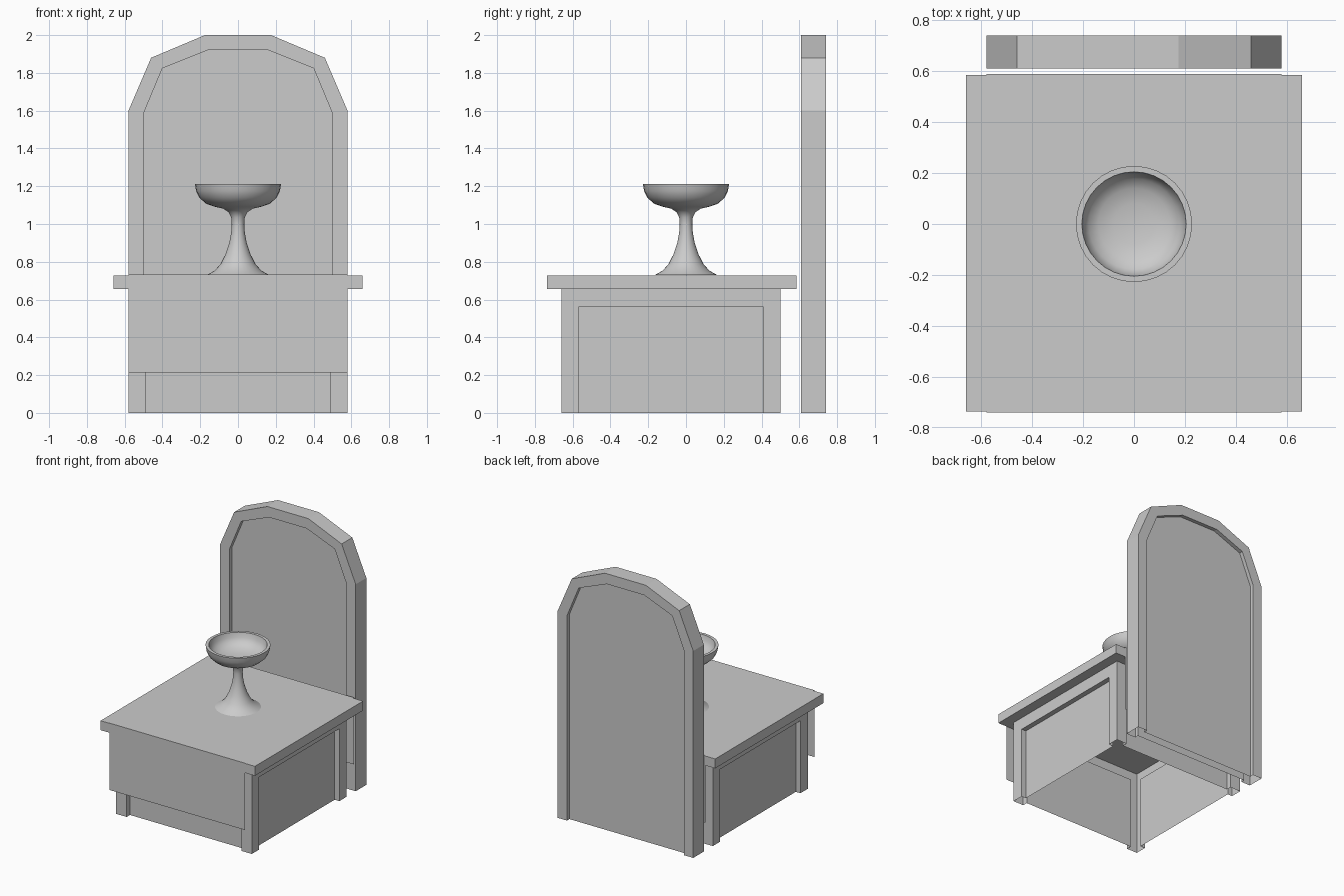
import bpy, bmesh, math
from mathutils import Vector, Matrix

if "Cube" in bpy.data.objects:
    bpy.data.objects.remove(bpy.data.objects["Cube"])


def finish(name, bm):
    bmesh.ops.remove_doubles(bm, verts=bm.verts[:], dist=0.0005)
    me = bpy.data.meshes.new(name)
    bm.to_mesh(me)
    bm.free()
    ob = bpy.data.objects.new(name, me)
    bpy.context.collection.objects.link(ob)
    return ob


def bridge(bm, loops):
    """Join successive open polylines with quads."""
    rows = [[bm.verts.new(p) for p in loop] for loop in loops]
    for a, b in zip(rows, rows[1:]):
        for i in range(len(a) - 1):
            bm.faces.new((a[i], b[i], b[i + 1], a[i + 1]))
    return rows


def framed_face(bm, outer, inner, y, depth, mat, back=None):
    """Frame, reveal and recessed sheet facing -y, open at the floor."""
    def at(pts, yy):
        return [mat @ Vector((x, yy, z)) for x, z in pts]
    loops = [at(outer, y), at(inner, y), at(inner, y + depth)]
    if back is not None:
        loops.insert(0, at(outer, back))
    rows = bridge(bm, loops)
    bm.faces.new(rows[-1][::-1])


def mirrored(half):
    return half + [(-x, z) for x, z in reversed(half)]


CY = -0.075  # centre of the altar in y

# Altar body: four recessed sides, hollow and open below
bm = bmesh.new()
for i in range(4):
    m = Matrix.Translation((0, CY - 0.005, 0)) @ Matrix.Rotation(i * math.pi / 2, 4, 'Z')
    framed_face(bm, mirrored([(-0.58, 0), (-0.58, 0.66)]),
                mirrored([(-0.49, 0), (-0.49, 0.56)]), -0.58, 0.04, m)
finish("altar_body", bm)

# Table slab
bm = bmesh.new()
bmesh.ops.create_cube(bm, size=1, matrix=Matrix.Translation((0, CY, 0.6915))
                      @ Matrix.Diagonal((1.32, 1.322, 0.073, 1)))
finish("altar_top", bm)

# Thin cloth draped over front and back
bm = bmesh.new()
drape = [(-0.74, 0.215), (-0.74, 0.732), (0.59, 0.732), (0.59, 0.215)]
bridge(bm, [[(x, y, z) for y, z in drape] for x in (0.58, -0.58)])
bmesh.ops.reverse_faces(bm, faces=bm.faces[:]) if any(
    f.normal.z < -0.5 for f in (bm.normal_update(), bm.faces)[1]) else None
finish("altar_cloth", bm)

# Arched back panel, recessed on both sides
bm = bmesh.new()
outer = mirrored([(-0.58, 0), (-0.58, 1.6), (-0.46, 1.88), (-0.175, 2.0)])
inner = mirrored([(-0.5, 0), (-0.5, 1.585), (-0.4, 1.825), (-0.16, 1.92)])
centre = Matrix.Translation((0, 0.675, 0))
framed_face(bm, outer, inner, -0.065, 0.03, centre, back=0.065)
framed_face(bm, outer, inner, -0.065, 0.03, centre @ Matrix.Rotation(math.pi, 4, 'Z'))
finish("back_panel", bm)

# Chalice: lathed profile from foot to inside of bowl
profile = [(0.165, 0.73), (0.125, 0.752), (0.093, 0.787), (0.066, 0.84), (0.046, 0.9),
           (0.036, 0.955), (0.033, 1.0), (0.036, 1.035), (0.05, 1.063), (0.08, 1.082),
           (0.125, 1.092), (0.17, 1.108), (0.205, 1.14), (0.222, 1.175), (0.228, 1.212),
           (0.205, 1.212), (0.197, 1.175), (0.178, 1.145), (0.14, 1.122), (0.08, 1.108), (0, 1.104)]
bm = bmesh.new()
N = 32
bridge(bm, [[(r * math.cos(2 * math.pi * k / N), r * math.sin(2 * math.pi * k / N), z)
             for k in range(N + 1)] for r, z in profile])
bmesh.ops.remove_doubles(bm, verts=bm.verts[:], dist=0.0005)
bmesh.ops.reverse_faces(bm, faces=bm.faces[:])
cup = finish("chalice", bm)
bpy.context.view_layer.objects.active = cup
cup.select_set(True)
bpy.ops.object.shade_smooth_by_angle(angle=math.radians(40))
